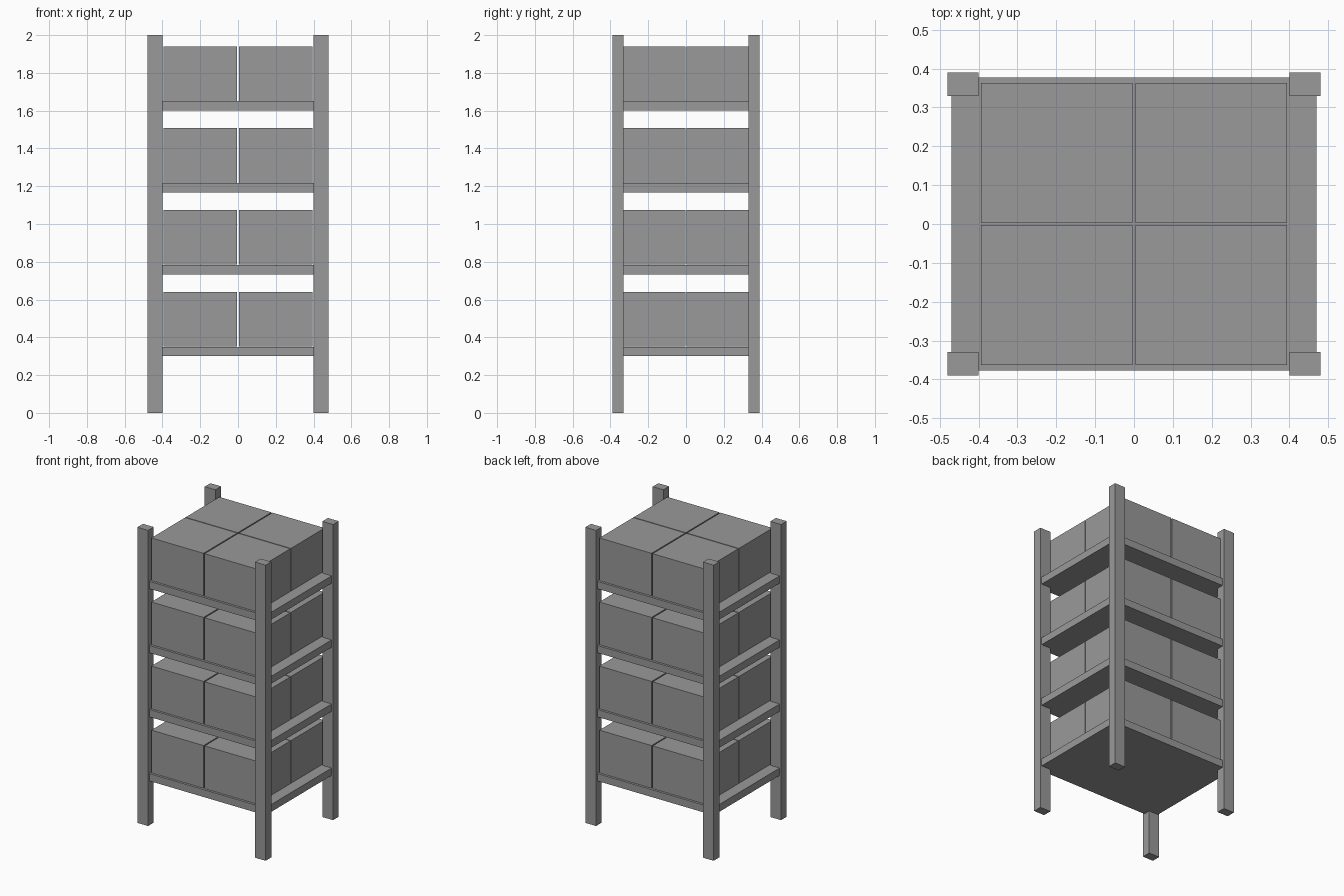
import bpy

# Remove the default cube
if "Cube" in bpy.data.objects:
    bpy.data.objects.remove(bpy.data.objects["Cube"], do_unlink=True)

# Single grey finish
grey = bpy.data.materials.new("plain_grey")
grey.use_nodes = True
colour = (0.32, 0.32, 0.32, 1)
grey.diffuse_color = colour
grey.node_tree.nodes["Principled BSDF"].inputs["Base Color"].default_value = colour


def block(name, low, high):
    """Add a box spanning two opposite corners."""
    centre = [(a + b) / 2 for a, b in zip(low, high)]
    bpy.ops.mesh.primitive_cube_add(size=1, location=centre)
    obj = bpy.context.object
    obj.name = name
    obj.scale = [b - a for a, b in zip(low, high)]
    bpy.ops.object.transform_apply(location=False, rotation=False, scale=True)
    obj.data.materials.append(grey)


def corner_block(name, sx, sy, x, y, z):
    """Add a box given by its ranges in one quadrant, mirrored by sign."""
    xs = sorted(sx * v for v in x)
    ys = sorted(sy * v for v in y)
    block(name, (xs[0], ys[0], z[0]), (xs[1], ys[1], z[1]))


corners = [(sx, sy, f"{'front' if sy < 0 else 'back'}_{'left' if sx > 0 else 'right'}")
           for sx in (-1, 1) for sy in (-1, 1)]

# Corner posts
for sx, sy, side in corners:
    corner_block(f"{side}_post", sx, sy, (0.4, 0.48), (0.33, 0.39), (0, 2))

# Shelves, each carrying four boxes
for level in range(4):
    base = 0.3 + level * 0.4335
    top = base + 0.05
    block(f"shelf_{level + 1}", (-0.47, -0.377, base), (0.47, 0.377, top))
    for sx, sy, side in corners:
        corner_block(f"{side}_box_{level + 1}", sx, sy,
                     (0.004, 0.394), (0.003, 0.363), (top + 0.001, top + 0.29))
